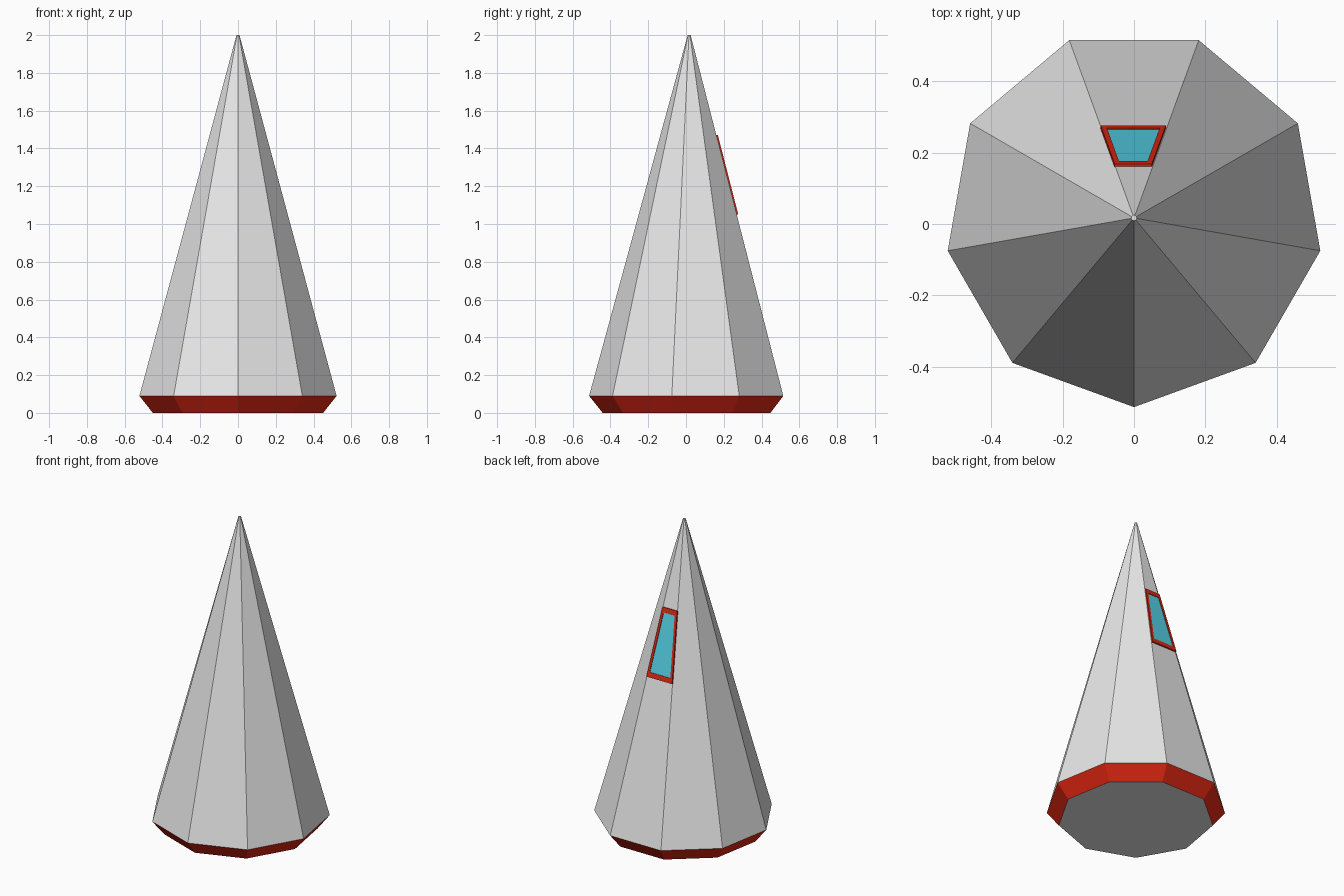
import bpy, math
from mathutils import Vector

if "Cube" in bpy.data.objects:
    bpy.data.objects.remove(bpy.data.objects["Cube"])

def material(name, rgb):
    m = bpy.data.materials.new(name)
    m.diffuse_color = (*rgb, 1)
    m.use_nodes = True
    m.node_tree.nodes["Principled BSDF"].inputs["Base Color"].default_value = m.diffuse_color
    return m

grey = material("light grey", (0.8, 0.8, 0.8))
red = material("red", (0.75, 0.02, 0.006))
blue = material("window blue", (0.09, 0.65, 0.8))

def make(name, verts, faces, mats):
    me = bpy.data.meshes.new(name)
    me.from_pydata(verts, [], faces)
    for m in mats:
        me.materials.append(m)
    me.update()
    ob = bpy.data.objects.new(name, me)
    bpy.context.collection.objects.link(ob)
    return ob

N, CY = 9, 0.017
Z0, Z1, R0, R1 = 0.09, 2.0, 0.53, 0.008

def ring(r, z):
    return [Vector((r * math.cos(a), CY + r * math.sin(a), z))
            for a in (-math.pi / 2 + 2 * math.pi * i / N for i in range(N))]

# Nine-sided cone body with a flared red base band
verts = ring(0.458, 0) + ring(R0, Z0) + ring(R1, Z1)
faces = [tuple(reversed(range(N))), tuple(range(2 * N, 3 * N))]
for k in range(2):
    for i in range(N):
        j = (i + 1) % N
        faces.append((k * N + i, k * N + j, (k + 1) * N + j, (k + 1) * N + i))
body = make("cone_body", verts, faces, [grey, red])
for p in body.data.polygons:
    if p.center.z < Z0 and p.normal.z > -0.95:
        p.material_index = 1

# Window on the back facet: points lie on the facet, pushed out along its normal
COS = math.cos(math.pi / N)
slope = (R0 - R1) * COS / (Z1 - Z0)
normal = Vector((0, 1, slope)).normalized()

def trapezoid(z_low, z_high, inset, lift):
    pts = []
    for z, s in ((z_low, 1), (z_low, -1), (z_high, -1), (z_high, 1)):
        r = R0 + (R1 - R0) * (z - Z0) / (Z1 - Z0)
        x = s * (r * math.sin(math.pi / N) - inset)
        pts.append(Vector((x - 0.002, CY + r * COS, z)) + normal * lift)
    return pts

# Red frame: closed loop with four-sided section
LOW, HIGH = 1.05, 1.47
loops = [trapezoid(LOW, HIGH, 0, -0.002), trapezoid(LOW, HIGH, 0, 0.008),
         trapezoid(LOW + 0.03, HIGH - 0.03, 0.015, 0.008),
         trapezoid(LOW + 0.03, HIGH - 0.03, 0.015, -0.002)]
verts = [v for l in loops for v in l]
faces = []
for k in range(4):
    n = (k + 1) % 4
    for i in range(4):
        j = (i + 1) % 4
        faces.append((k * 4 + i, k * 4 + j, n * 4 + j, n * 4 + i))
make("window_frame", verts, faces, [red])

# Blue pane just above the facet
pane = trapezoid(LOW + 0.02, HIGH - 0.02, 0.012, 0.004)
make("window_pane", pane, [(0, 1, 2, 3)], [blue])
